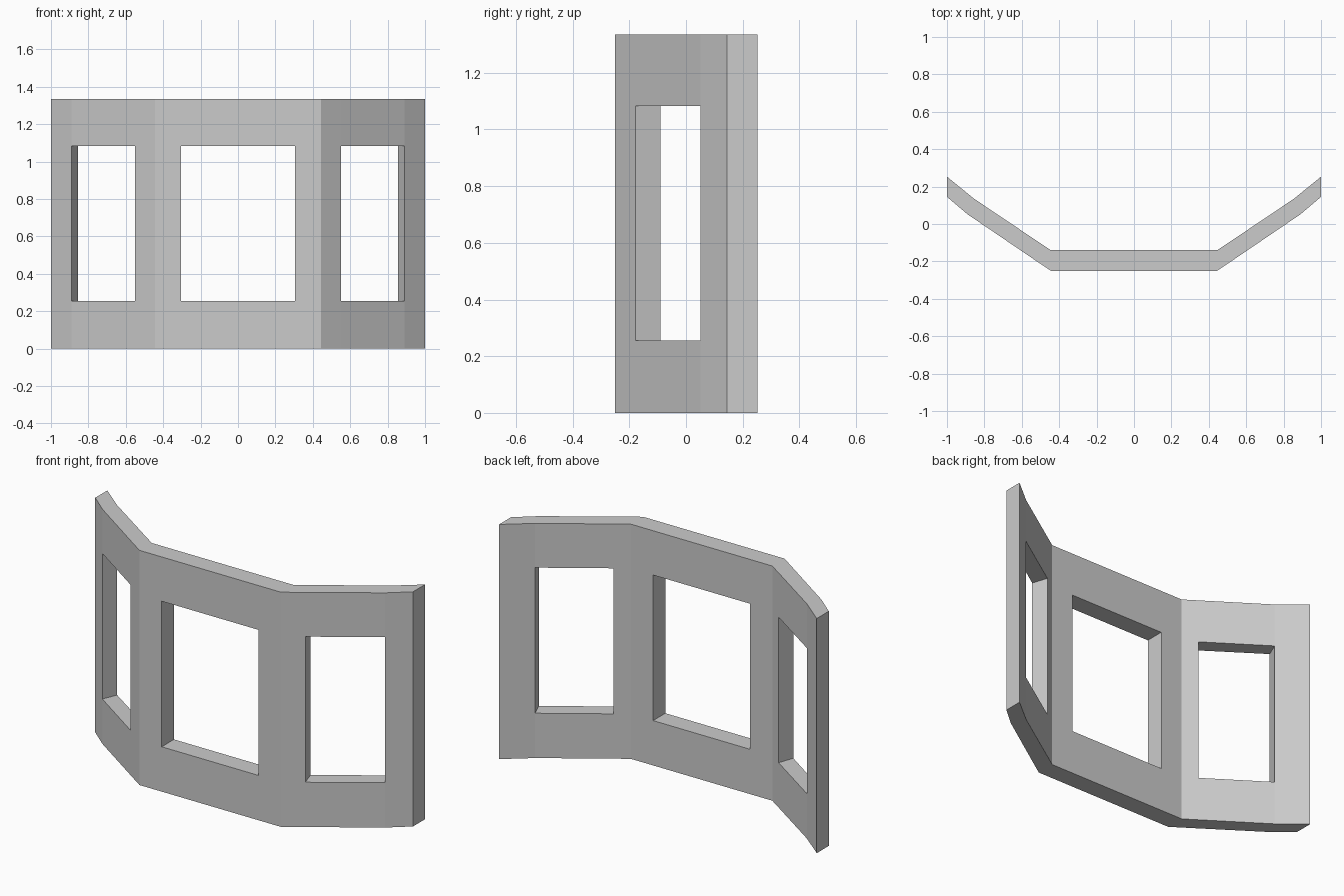
import bpy, bmesh

if "Cube" in bpy.data.objects:
    bpy.data.objects.remove(bpy.data.objects["Cube"])

# Right half of the plan: (front x, front y, back x, back y) at each upright edge
half = [
    (0.305, -0.25, 0.305, -0.14),    # centre window side
    (0.445, -0.25, 0.445, -0.14),    # corner fold
    (0.55, -0.179, 0.52, -0.09),     # side window, inner jamb
    (0.89, 0.052, 0.855, 0.135),     # side window, outer jamb and slight fold
    (1.0, 0.145, 1.0, 0.253),        # wall end
]
plan = [(-a, b, -c, d) for a, b, c, d in reversed(half)] + half
levels = [0, 0.255, 1.083, 1.335]
window_columns = {1, 4, 7}

bm = bmesh.new()
front, back = {}, {}
for i, (fx, fy, bx, by) in enumerate(plan):
    for k, z in enumerate(levels):
        front[i, k] = bm.verts.new((fx, fy, z))
        back[i, k] = bm.verts.new((bx, by, z))
pair = {front[key]: back[key] for key in front}

# Front and back wall sheets, leaving out the window cells
for i in range(len(plan) - 1):
    for k in range(len(levels) - 1):
        if k == 1 and i in window_columns:
            continue
        keys = [(i, k), (i + 1, k), (i + 1, k + 1), (i, k + 1)]
        bm.faces.new([front[q] for q in keys])
        bm.faces.new([back[q] for q in reversed(keys)])

# Jambs, sills, top, bottom and ends close every open edge
rims = [e.verts[:] for e in bm.edges if e.is_boundary and e.verts[0] in pair]
for a, b in rims:
    bm.faces.new((a, b, pair[b], pair[a]))

bmesh.ops.recalc_face_normals(bm, faces=bm.faces[:])
mesh = bpy.data.meshes.new("bay_window_wall")
bm.to_mesh(mesh)
bm.free()
wall = bpy.data.objects.new("bay_window_wall", mesh)
bpy.context.collection.objects.link(wall)
